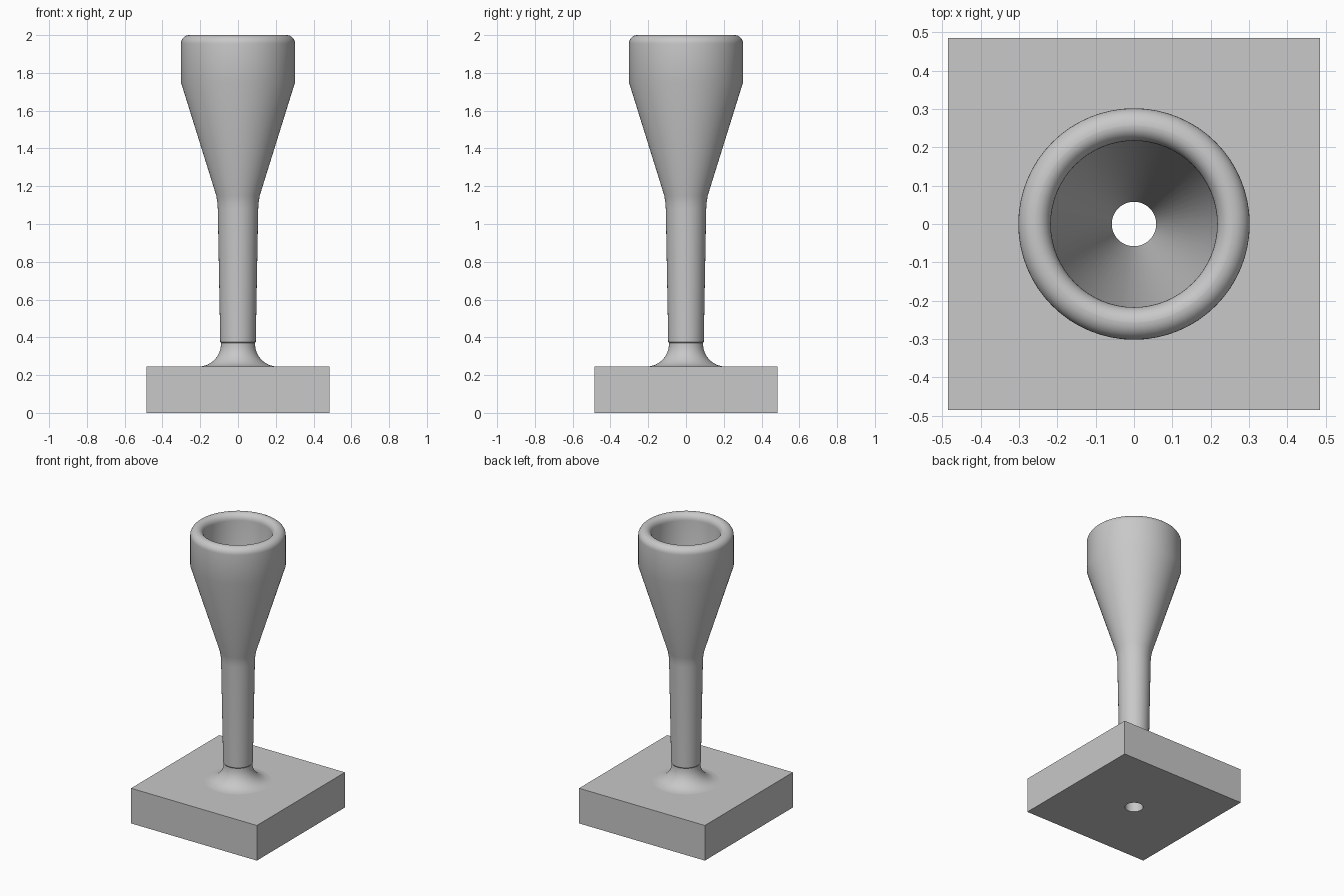
import bpy, bmesh, math

if "Cube" in bpy.data.objects:
    bpy.data.objects.remove(bpy.data.objects["Cube"])

SIDES = 64
BORE = 0.058
BASE_TOP = 0.245
FOOT = 0.21

grey = bpy.data.materials.new("grey")
grey.diffuse_color = (0.58, 0.58, 0.58, 1)
grey.use_nodes = True
grey.node_tree.nodes["Principled BSDF"].inputs["Base Color"].default_value = grey.diffuse_color


def arc(cx, cz, rx, rz, start, end, steps=8):
    """Points of an elliptical arc in the radius/height plane, degrees."""
    angles = [math.radians(start + (end - start) * i / steps) for i in range(steps + 1)]
    return [(cx + rx * math.cos(a), cz + rz * math.sin(a)) for a in angles]


def sweep(name, profile):
    """Sweep (radius, height, square?) rings around the z axis."""
    bm = bmesh.new()
    rings = []
    for p in profile:
        ring = []
        for j in range(SIDES):
            a = math.tau * j / SIDES
            c, s = math.cos(a), math.sin(a)
            k = p[0] / max(abs(c), abs(s)) if len(p) > 2 else p[0]
            ring.append(bm.verts.new((k * c, k * s, p[1])))
        rings.append(ring)
    for lo, hi in zip(rings, rings[1:]):
        for j in range(SIDES):
            n = (j + 1) % SIDES
            bm.faces.new((lo[j], lo[n], hi[n], hi[j]))
    mesh = bpy.data.meshes.new(name)
    bm.to_mesh(mesh)
    bm.free()
    mesh.materials.append(grey)
    obj = bpy.data.objects.new(name, mesh)
    bpy.context.collection.objects.link(obj)
    return obj


# Square base block with a round hole through it
sweep("base", [(BORE, 0), (0.485, 0, True), (0.485, BASE_TOP, True), (FOOT, BASE_TOP)])

# Hollow stem and funnel: foot fillet, stem, cone, cup, rounded rim, inside, bore
profile = (
    arc(FOOT, BASE_TOP + 0.12, 0.12, 0.12, 270, 180)
    + [(0.09, 0.37), (0.094, 0.375), (0.107, 1.08), (0.109, 1.11), (0.115, 1.15)]
    + [(0.302, 1.75)]
    + arc(0.257, 1.955, 0.045, 0.045, 0, 90)
    + arc(0.257, 1.955, 0.04, 0.045, 90, 180)
    + [(0.215, 1.75), (BORE, 1.13), (BORE, 0)]
)
funnel = sweep("funnel_and_stem", profile)

bpy.context.view_layer.objects.active = funnel
funnel.select_set(True)
bpy.ops.object.shade_smooth_by_angle(angle=math.radians(30))
